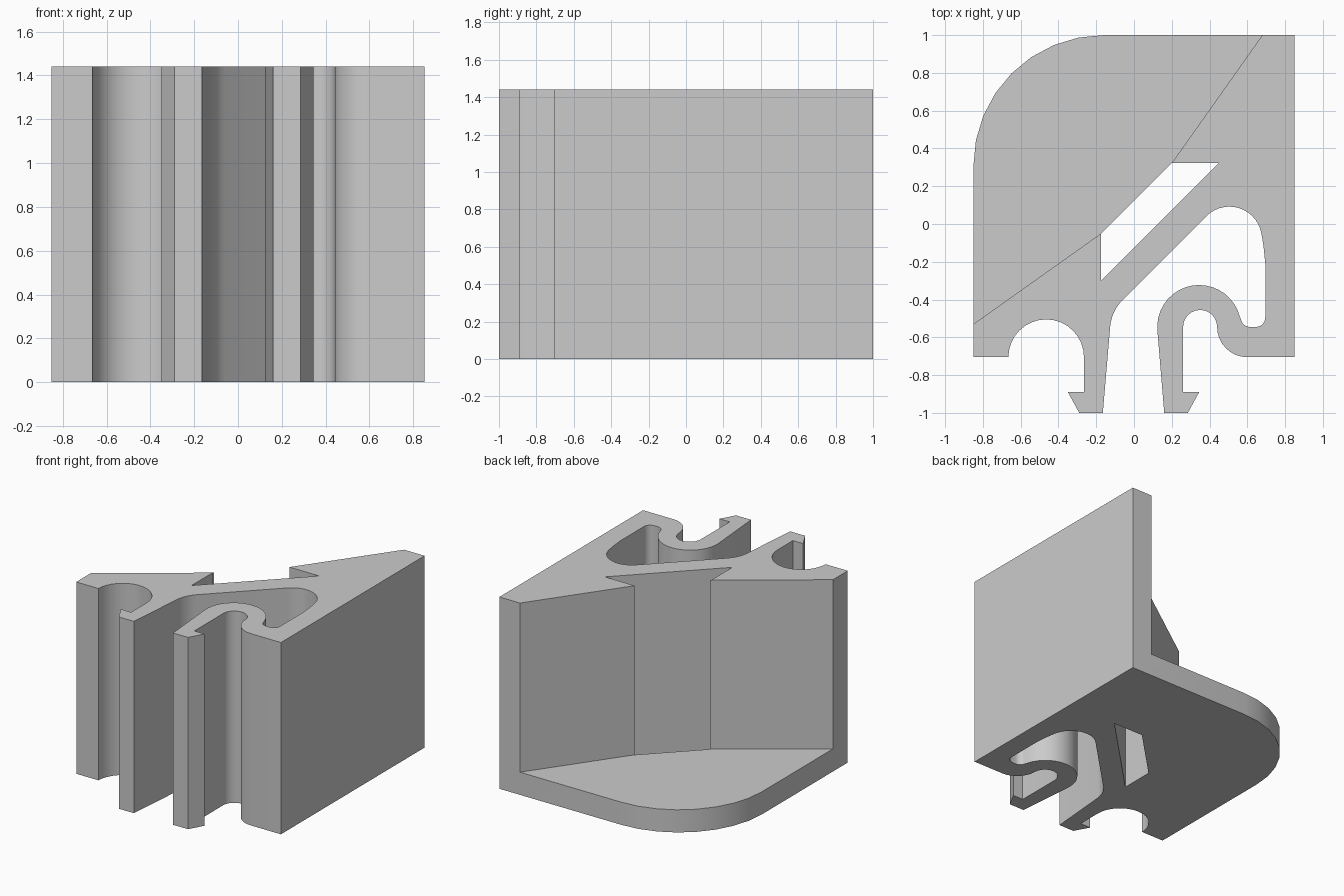
import bpy, bmesh
from math import cos, sin, radians

HEIGHT, PLATE = 1.44, 0.17

cube = bpy.data.objects.get("Cube")
if cube:
    bpy.data.objects.remove(cube, do_unlink=True)

grey = bpy.data.materials.new("plain grey")
grey.use_nodes = True
colour = (0.6, 0.6, 0.6, 1)
grey.diffuse_color = colour
grey.node_tree.nodes["Principled BSDF"].inputs["Base Color"].default_value = colour


def arc(cx, cy, r, start, end, steps=12):
    """Points along a circular arc, angles in degrees."""
    angles = [radians(start + (end - start) * i / steps) for i in range(steps + 1)]
    return [(cx + r * cos(a), cy + r * sin(a)) for a in angles]


def prism(name, outline, z0, z1):
    """Upright solid with the given outline."""
    bm = bmesh.new()
    face = bm.faces.new([bm.verts.new((x, y, z0)) for x, y in outline])
    top = bmesh.ops.extrude_face_region(bm, geom=[face])["geom"]
    bmesh.ops.translate(bm, vec=(0, 0, z1 - z0),
                        verts=[v for v in top if isinstance(v, bmesh.types.BMVert)])
    bmesh.ops.recalc_face_normals(bm, faces=bm.faces)
    mesh = bpy.data.meshes.new(name)
    bm.to_mesh(mesh)
    bm.free()
    mesh.materials.append(grey)
    obj = bpy.data.objects.new(name, mesh)
    bpy.context.collection.objects.link(obj)
    return obj


# Outline, running along the front edge from left to right and back round
outline = [(-0.85, -0.705)]
outline += arc(-0.465, -0.705, 0.2, 180, 0, 16)                    # round channel
outline += [(-0.265, -0.89), (-0.35, -0.89), (-0.29, -1.0), (-0.165, -1.0)]  # barbed leg
outline += arc(0.10, -0.563, 0.227, 175, 135, 6)                   # bend into the strut
outline += arc(0.505, -0.08, 0.172, 135, 10, 14)                   # slot top
outline += [(0.686, -0.12), (0.695, -0.21)]
outline += arc(0.645, -0.495, 0.05, 0, -90, 6)                     # slot bottom
outline += arc(0.615, -0.495, 0.05, -90, -170, 6)
outline += arc(0.345, -0.545, 0.222, 15, 185, 18)                  # hook outside
outline += [(0.16, -1.0), (0.285, -1.0), (0.345, -0.89), (0.26, -0.89)]  # barbed tip
outline += arc(0.35, -0.545, 0.09, 180, 0, 12)                     # hook inside
outline += arc(0.6, -0.545, 0.16, 180, 270, 8)
outline += [(0.85, -0.705), (0.85, 1.0)]
outline += arc(-0.16, 0.31, 0.69, 90, 180, 8)                      # rounded plate corner
bracket = prism("bracket", outline, 0, HEIGHT)

# Cutters: slanted hole through everything, and the open space above the plate
hole = prism("hole_cutter",
             [(-0.175, -0.052), (-0.175, -0.301), (0.448, 0.323), (0.2, 0.323)],
             -0.2, HEIGHT + 0.2)
pocket = prism("pocket_cutter",
               [(-1.05, -0.672), (-0.1, 0.003), (0.17, 0.28), (0.821, 1.2), (-1.05, 1.2)],
               PLATE, HEIGHT + 0.2)
for cutter in (hole, pocket):
    cutter.hide_render = True
    mod = bracket.modifiers.new(cutter.name, "BOOLEAN")
    mod.operation, mod.solver, mod.object = "DIFFERENCE", "EXACT", cutter

# Apply the cuts and discard the cutters
bpy.context.view_layer.update()
result = bracket.evaluated_get(bpy.context.evaluated_depsgraph_get())
bracket_mesh = bpy.data.meshes.new_from_object(result)
bracket.modifiers.clear()
bracket.data = bracket_mesh
for cutter in (hole, pocket):
    bpy.data.objects.remove(cutter, do_unlink=True)

bpy.ops.object.select_all(action="DESELECT")
bracket.select_set(True)
bpy.context.view_layer.objects.active = bracket
bpy.ops.object.shade_smooth_by_angle(angle=radians(30))
